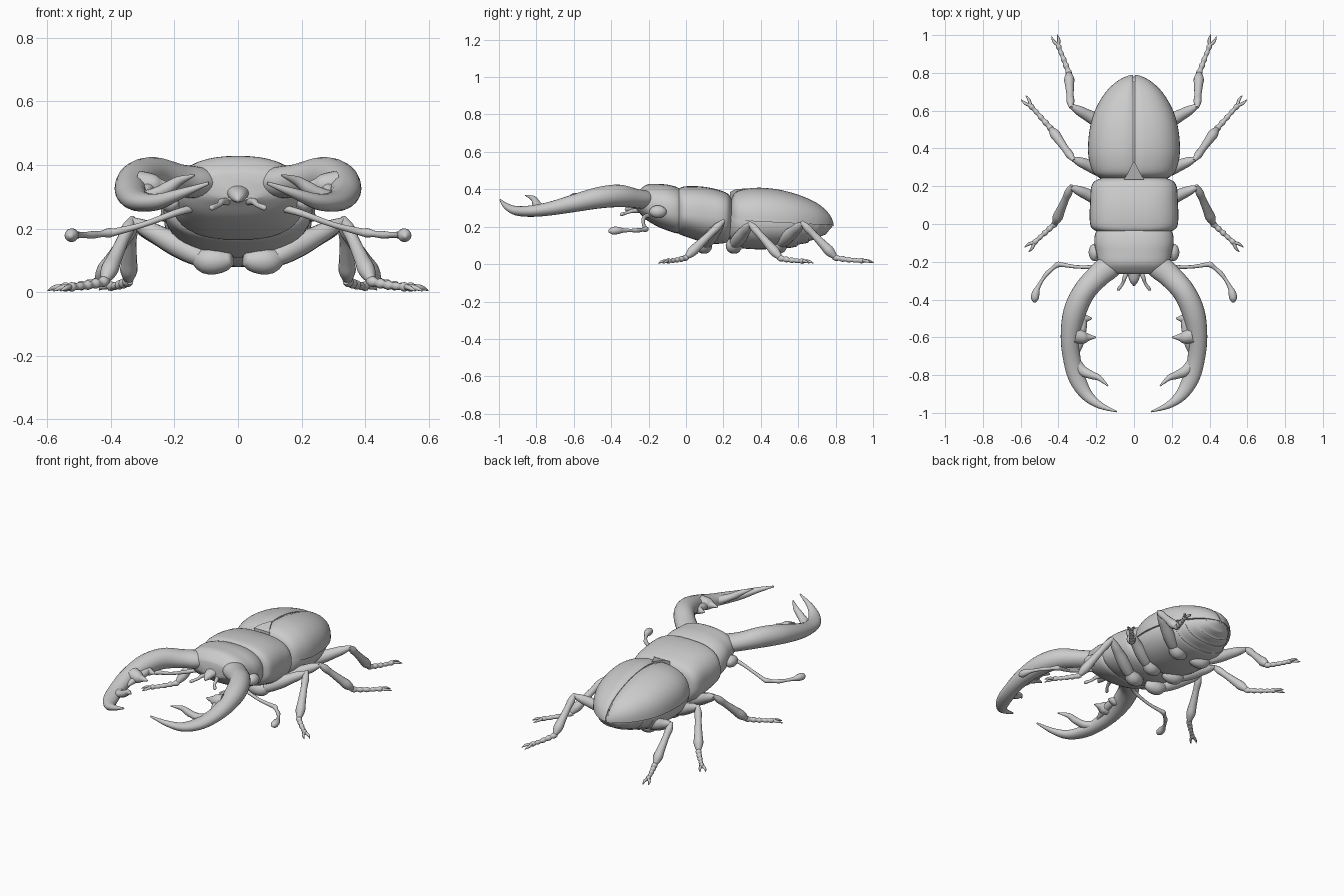
import bpy, bmesh, math
from mathutils import Vector

shell = bpy.data.materials.new("shell_grey")
shell.diffuse_color = (0.6, 0.6, 0.6, 1)


def smooth_path(keys, n):
    """Catmull-Rom resampling of tuples of any length."""
    keys = [tuple(map(float, k)) for k in keys]
    out = []
    for i in range(len(keys) - 1):
        a, b, c, d = keys[max(i - 1, 0)], keys[i], keys[i + 1], keys[min(i + 2, len(keys) - 1)]
        for s in range(n):
            t = s / n
            out.append([0.5 * (2 * q + (r - p) * t + (2 * p - 5 * q + 4 * r - s4) * t * t
                        + (3 * q - p - 3 * r + s4) * t ** 3) for p, q, r, s4 in zip(a, b, c, d)])
    return out + [list(keys[-1])]


def skin(name, rings, mirror=False, angle=40):
    """Join closed rings of points into a capped, smooth-shaded solid."""
    bm = bmesh.new()
    loops = [[bm.verts.new(p) for p in ring] for ring in rings]
    n = len(loops[0])
    for a, b in zip(loops, loops[1:]):
        for i in range(n):
            j = (i + 1) % n
            bm.faces.new((a[i], a[j], b[j], b[i]))
    bm.faces.new(loops[0])
    bm.faces.new(loops[-1])
    bmesh.ops.recalc_face_normals(bm, faces=bm.faces)
    mesh = bpy.data.meshes.new(name)
    bm.to_mesh(mesh)
    bm.free()
    mesh.shade_smooth()
    mesh.set_sharp_from_angle(angle=math.radians(angle))
    mesh.materials.append(shell)
    ob = bpy.data.objects.new(name, mesh)
    bpy.context.collection.objects.link(ob)
    if mirror:
        ob.modifiers.new("mirror", 'MIRROR').use_mirror_merge = False
    return ob


def power(v, e):
    return math.copysign(abs(v) ** e, v)


def body(name, keys, e_top=0.8, e_low=0.9, n=4, sides=40):
    """Body segment along y from (y, half width, widest z, top z, bottom z)."""
    rings = []
    for y, w, zm, zt, zb in smooth_path(keys, n):
        ring = []
        for i in range(sides):
            c, s = math.cos(2 * math.pi * i / sides), math.sin(2 * math.pi * i / sides)
            e = e_top if s > 0 else e_low
            h = zt - zm if s > 0 else zm - zb
            ring.append((w * power(c, e), y, zm + h * power(s, e)))
        rings.append(ring)
    return skin(name, rings)


def tube(name, keys, n=4, sides=14, mirror=True):
    """Limb along (x, y, z, radius[, vertical radius])."""
    pts = smooth_path(keys, n)
    rings = []
    for i, p in enumerate(pts):
        t = (Vector(pts[min(i + 1, len(pts) - 1)][:3]) - Vector(pts[max(i - 1, 0)][:3])).normalized()
        side = t.cross(Vector((0, 0, 1))).normalized()
        up = side.cross(t)
        rh, rv = max(p[3], 0.001), max(p[-1], 0.001)
        rings.append([Vector(p[:3]) + side * rh * math.cos(a) + up * rv * math.sin(a)
                      for a in (2 * math.pi * k / sides for k in range(sides))])
    return skin(name, rings, mirror, 60)


# Head, thorax and belly
body("head", [(-.265, .10, .34, .375, .29), (-.25, .15, .335, .395, .275), (-.21, .185, .325, .425, .235),
              (-.15, .20, .31, .428, .20), (-.10, .21, .30, .425, .18), (-.05, .205, .29, .412, .165),
              (-.01, .18, .28, .39, .17)], 0.85, 0.8)
body("pronotum", [(-.045, .17, .27, .385, .17), (-.035, .205, .27, .405, .16), (-.01, .23, .265, .415, .15),
                  (.05, .235, .26, .417, .13), (.12, .232, .255, .41, .11), (.19, .228, .25, .392, .11),
                  (.225, .21, .25, .375, .12), (.243, .17, .25, .35, .14)], 0.72, 0.95)
body("neck_joint", [(.18, .15, .24, .34, .12), (.30, .17, .24, .36, .11)])
belly = [(.235, .17, .24, .30, .11), (.27, .21, .235, .30, .09), (.35, .23, .23, .30, .08),
         (.45, .23, .225, .30, .08), (.54, .215, .22, .29, .085)]
# Overlapping belly plates towards the tail
for y, w, zb in ((.60, .195, .10), (.66, .165, .12), (.71, .13, .14), (.755, .085, .165)):
    belly += [(y - .008, w, .22, .26, zb - .006), (y, w - .006, .22, .26, zb + .004)]
belly += [(.782, .03, .215, .225, .20)]
body("belly", belly, 0.9, 0.9, n=3)

# Wing cases: two half domes meeting at a grooved seam
rings = []
for y, w, zr, zt in smooth_path([(.238, .15, .25, .325), (.25, .19, .245, .365), (.28, .22, .238, .392),
                                 (.35, .24, .23, .407), (.42, .243, .226, .408), (.50, .235, .222, .398),
                                 (.58, .215, .218, .378), (.65, .182, .214, .352), (.71, .14, .212, .32),
                                 (.755, .09, .21, .282), (.78, .045, .208, .245), (.79, .012, .207, .215)], 4):
    ring = [(.0045, y, zr)]
    for i in range(19):
        a = math.pi / 2 * i / 18
        x, z = w * math.cos(a) ** .8, zr + (zt - zr) * math.sin(a) ** .8
        ring.append((max(x, .0045), y, z - .010 * max(0, 1 - x / .014)))
    rings.append(ring)
skin("wing_case", rings, True)
tube("seam_strip", [(0, .27, .355, .01), (0, .35, .384, .01), (0, .5, .376, .01), (0, .65, .328, .01),
                    (0, .75, .265, .01)], mirror=False)
# Small triangular plate between the wing cases
skin("scutellum", [[(-.055, .235, z), (.055, .235, z), (.035, .265, z + .015), (.005, .325, z + .02),
                    (-.005, .325, z + .02), (-.035, .265, z + .015)] for z in (.34, .385)])

# Eyes
tube("eye", [(.19, -.19, .28, .008), (.203, -.175, .28, .028), (.205, -.15, .28, .035),
             (.203, -.125, .28, .028), (.19, -.108, .28, .008)])

# Great curved jaws with an inner prong and two teeth each
tube("jaw", [(.07, -.18, .345, .05, .04), (.13, -.225, .345, .065, .05), (.19, -.275, .352, .062, .052),
             (.265, -.36, .365, .06, .06), (.315, -.47, .354, .06, .057), (.337, -.60, .325, .051, .047),
             (.328, -.72, .298, .046, .037), (.30, -.82, .284, .044, .031), (.25, -.905, .285, .032, .025),
             (.18, -.96, .31, .018, .016), (.092, -.993, .343, .004, .005)], n=5, sides=20)
tube("jaw_prong", [(.32, -.72, .292, .03, .025), (.275, -.775, .302, .027, .022), (.225, -.80, .325, .021, .018),
                   (.185, -.815, .35, .015, .013), (.137, -.858, .368, .003)])
for y, tip, r in ((-.50, .222, .024), (-.60, .20, .034)):
    tube("jaw_tooth", [(.31, y + .01, .34, r * 1.25), (.265, y, .338, r), (.24, y, .337, r * .55),
                       (tip, y, .336, .003)])
tube("jaw_ridge", [(.275, -.45, .345, .012), (.27, -.52, .34, .022), (.283, -.62, .325, .02),
                   (.295, -.68, .305, .008)])

# Mouthparts
tube("upper_lip", [(0, -.22, .315, .05, .03), (0, -.265, .31, .034, .024), (0, -.30, .30, .024, .02),
                   (0, -.325, .288, .006, .006)], mirror=False)
tube("palp", [(.03, -.24, .285, .012), (.05, -.285, .285, .011), (.06, -.315, .275, .008),
              (.082, -.345, .266, .009), (.086, -.352, .264, .003)])

# Elbowed feelers with a clubbed tip
tube("feeler", [(.15, -.20, .262, .012), (.20, -.225, .248, .011), (.30, -.227, .212, .009), (.385, -.215, .19, .012),
                (.405, -.216, .187, .015), (.43, -.235, .183, .010), (.46, -.262, .18, .012),
                (.485, -.295, .18, .009), (.508, -.335, .18, .012), (.52, -.365, .18, .02),
                (.525, -.395, .178, .02), (.525, -.415, .176, .006)])

# Legs: hip, knee, ankle and foot tip
legs = {"front": ((.09, .09, .095), (.335, .195, .225), (.42, .0, .035), (.535, -.105, .016)),
        "middle": ((.09, .25, .095), (.325, .345, .215), (.44, .505, .032), (.555, .635, .016)),
        "hind": ((.09, .49, .10), (.335, .625, .218), (.345, .80, .035), (.405, .955, .018))}


def limb(name, a, b, radii, bow=0):
    steps = len(radii) - 1
    keys = []
    for i, r in enumerate(radii):
        p = a.lerp(b, i / steps)
        p.z += bow * math.sin(math.pi * i / steps)
        keys.append((*p, r))
    return tube(name, keys)


for place, joints in legs.items():
    hip, knee, ankle, toe = map(Vector, joints)
    tube(place + "_hip", [(.02, hip.y - .01, .105, .02), (.05, hip.y, .10, .038),
                          (.10, hip.y + .01, .10, .042), (.15, hip.y + .03, .125, .015)])
    limb(place + "_thigh", hip, knee, (.02, .032, .036, .035, .030, .025, .012))
    limb(place + "_shin", knee + (knee - ankle) * .05, ankle, (.008, .021, .019, .021, .024, .027, .012))
    # Beaded foot ending in two claws
    limb(place + "_foot", ankle + (ankle - toe) * .08, toe,
         (.012, .017, .012, .016, .011, .015, .010, .013, .010, .015, .008), -.004)
    d = (toe - ankle).normalized()
    side = Vector((-d.y, d.x, 0))
    for s in (-1, 1):
        keys = [(toe - d * .012, .009), (toe + d * .018 + side * s * .014, .008),
                (toe + d * .046 + side * s * .016 - Vector((0, 0, .006)), .002)]
        tube(place + "_claw", [(*p, r) for p, r in keys], sides=8)
